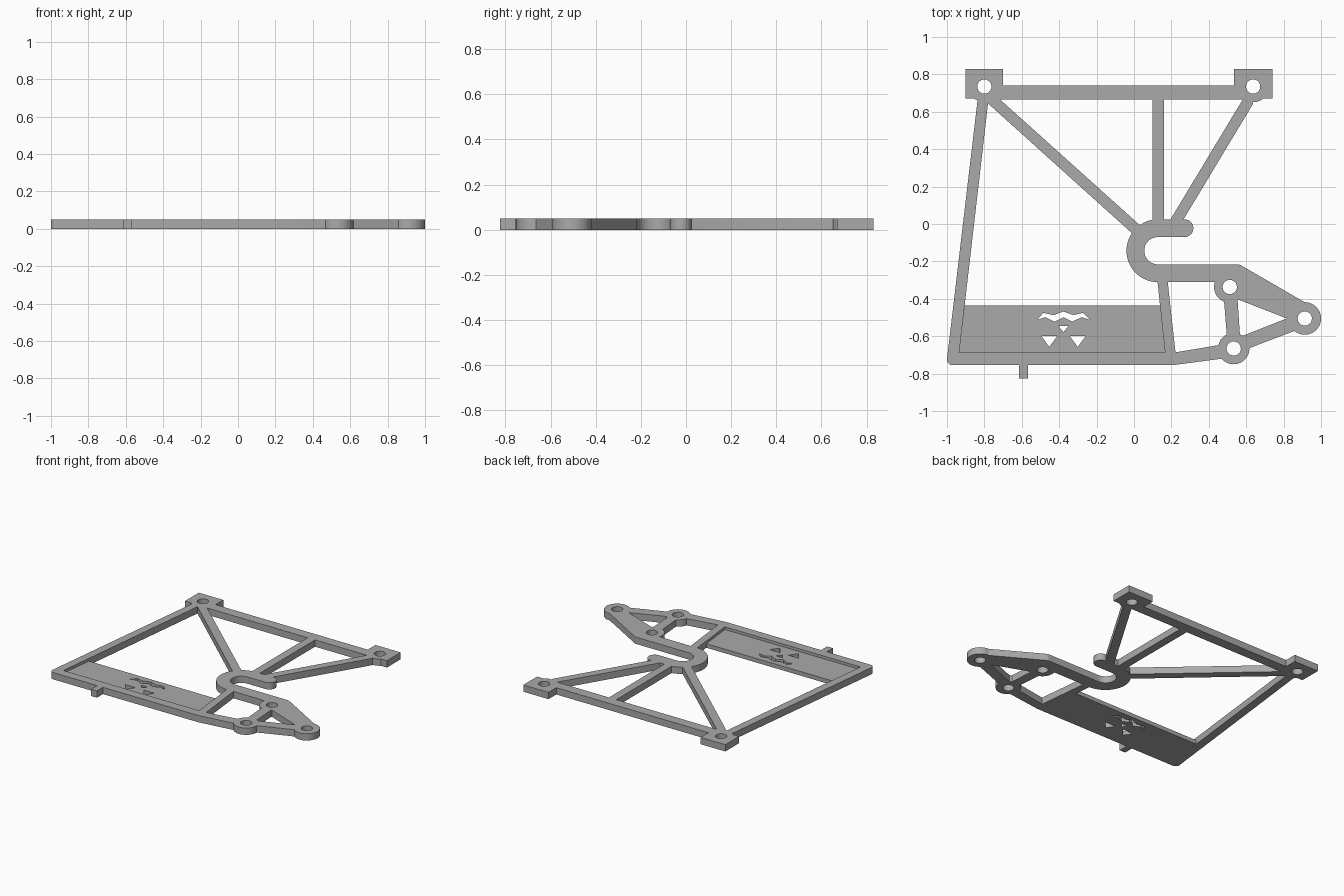
import bpy
import bmesh
from math import cos, sin, radians

cube = bpy.data.objects.get("Cube")
if cube:
    bpy.data.objects.remove(cube, do_unlink=True)

THICK = 0.05        # frame height
PANEL = 0.03        # recessed panel height
HOLE_R, BOSS_R = 0.038, 0.084

grey = bpy.data.materials.new("matte_grey")
grey.use_nodes = True
grey.diffuse_color = (0.4, 0.4, 0.4, 1)
grey.node_tree.nodes["Principled BSDF"].inputs["Base Color"].default_value = (0.4, 0.4, 0.4, 1)


def arc(cx, cy, r, start, end, steps):
    angles = [radians(start + (end - start) * i / steps) for i in range(steps + 1)]
    return [(cx + r * cos(a), cy + r * sin(a)) for a in angles]


def disc(centre, r):
    return arc(*centre, r, 0, 360, 48)[:-1]


def rect(x0, x1, y0, y1):
    return [(x0, y0), (x1, y0), (x1, y1), (x0, y1)]


def prism(name, outline, z0, z1):
    """Extrude a flat outline between two heights."""
    bm = bmesh.new()
    face = bm.faces.new([bm.verts.new((x, y, z0)) for x, y in outline])
    top = bmesh.ops.extrude_face_region(bm, geom=[face])["geom"]
    moved = [v for v in top if isinstance(v, bmesh.types.BMVert)]
    bmesh.ops.translate(bm, verts=moved, vec=(0, 0, z1 - z0))
    bmesh.ops.recalc_face_normals(bm, faces=bm.faces)
    mesh = bpy.data.meshes.new(name)
    bm.to_mesh(mesh)
    bm.free()
    mesh.materials.append(grey)
    obj = bpy.data.objects.new(name, mesh)
    bpy.context.scene.collection.objects.link(obj)
    return obj


def combine(base, helpers, operation):
    """Boolean the helpers into the base, then discard them."""
    for helper in helpers:
        helper.hide_render = True
        mod = base.modifiers.new(helper.name, "BOOLEAN")
        mod.operation, mod.solver, mod.object = operation, "EXACT", helper
    graph = bpy.context.evaluated_depsgraph_get()
    mesh = bpy.data.meshes.new_from_object(base.evaluated_get(graph))
    base.modifiers.clear()
    base.data = mesh
    for helper in helpers:
        bpy.data.objects.remove(helper, do_unlink=True)


def finish(obj):
    bm = bmesh.new()
    bm.from_mesh(obj.data)
    bmesh.ops.remove_doubles(bm, verts=bm.verts, dist=0.0002)
    bm.to_mesh(obj.data)
    bm.free()
    bpy.ops.object.select_all(action="DESELECT")
    obj.select_set(True)
    bpy.context.view_layer.objects.active = obj
    bpy.ops.object.shade_smooth_by_angle(angle=radians(30))


# Bolt hole centres
top_left, top_right = (-0.80, 0.735), (0.637, 0.735)
arm_inner, arm_lower, arm_tip = (0.512, -0.337), (0.533, -0.666), (0.913, -0.505)
bolts = [top_left, top_right, arm_inner, arm_lower, arm_tip]

# Curved hook with a round free end and a straight lower arm
hook = (arc(0.128, -0.143, 0.168, 90, 270, 32)
        + [(0.55, -0.311), (0.55, -0.216)]
        + arc(0.128, -0.143, 0.073, 270, 90, 32)
        + arc(0.27, -0.0225, 0.0475, -90, 90, 16))

outlines = {
    "left_pad": rect(-0.90, -0.70, 0.67, 0.83),
    "right_pad": rect(0.535, 0.74, 0.67, 0.83),
    "top_rail": rect(-0.75, 0.6, 0.665, 0.74),
    "centre_post": rect(0.10, 0.16, -0.02, 0.70),
    "left_rail": [(-0.832, 0.70), (-0.774, 0.70), (-0.935, -0.69), (-0.93, -0.755)]
    + arc(-0.97, -0.725, 0.03, 270, 175, 8),
    "bottom_rail": [(-0.96, -0.755), (0.2, -0.755), (0.222, -0.688), (-0.96, -0.688)],
    "left_brace": [(-0.82, 0.68), (-0.77, 0.714), (0.05, -0.023), (0.012, -0.07)],
    "right_brace": [(0.165, -0.025), (0.235, -0.025), (0.635, 0.64),
                    (0.637, 0.70), (0.602, 0.70)],
    "lower_post": [(0.1235, -0.287), (0.166, -0.69), (0.19, -0.72),
                   (0.222, -0.688), (0.177, -0.28)],
    "lower_link": [(0.19, -0.755), (0.205, -0.755), (0.5, -0.716),
                   (0.48, -0.643), (0.2, -0.69)],
    "arm_upper_bar": [(0.5, -0.216)] + arc(0.553, -0.256, 0.04, 90, 58, 6)
    + [(0.95, -0.44), (0.9, -0.505), (0.817, -0.505), (0.555, -0.403), (0.5, -0.39)],
    "arm_lower_bar": [(0.555, -0.605), (0.575, -0.60), (0.817, -0.505), (0.87, -0.505),
                      (0.87, -0.567), (0.60, -0.67), (0.555, -0.68)],
    "arm_strut": [(0.479, -0.38), (0.552, -0.38), (0.568, -0.62), (0.498, -0.62)],
    "bottom_tab": rect(-0.615, -0.568, -0.825, -0.72),
}
for i, centre in enumerate(bolts):
    outlines[f"boss_{i}"] = disc(centre, BOSS_R if i < 4 else 0.087)

# Weld the frame and drill the bolt holes
frame = prism("bracket_frame", hook, 0, THICK)
combine(frame, [prism(n, o, 0, THICK) for n, o in outlines.items()], "UNION")
combine(frame, [prism("drill", disc(c, HOLE_R), -0.1, 0.1) for c in bolts], "DIFFERENCE")
finish(frame)

# Recessed panel between the side rails
panel = prism("recessed_panel", [(-0.935, -0.689), (0.166, -0.689),
                                 (0.139, -0.435), (-0.905, -0.435)], 0, PANEL)

# Cut-out face in the panel: zigzag mouth, nose, two eyes
cutouts = [
    [(-0.517, -0.513), (-0.485, -0.475), (-0.43, -0.487), (-0.377, -0.468),
     (-0.325, -0.487), (-0.272, -0.475), (-0.235, -0.513), (-0.28, -0.498),
     (-0.33, -0.522), (-0.377, -0.498), (-0.425, -0.522), (-0.475, -0.498)],
    [(-0.404, -0.545), (-0.35, -0.545), (-0.377, -0.578)],
]
for x in (-0.453, -0.301):
    cutouts.append([(x - 0.042, -0.60), (x + 0.042, -0.60), (x, -0.657)])
combine(panel, [prism("cutter", c, -0.1, 0.1) for c in cutouts], "DIFFERENCE")
finish(panel)
